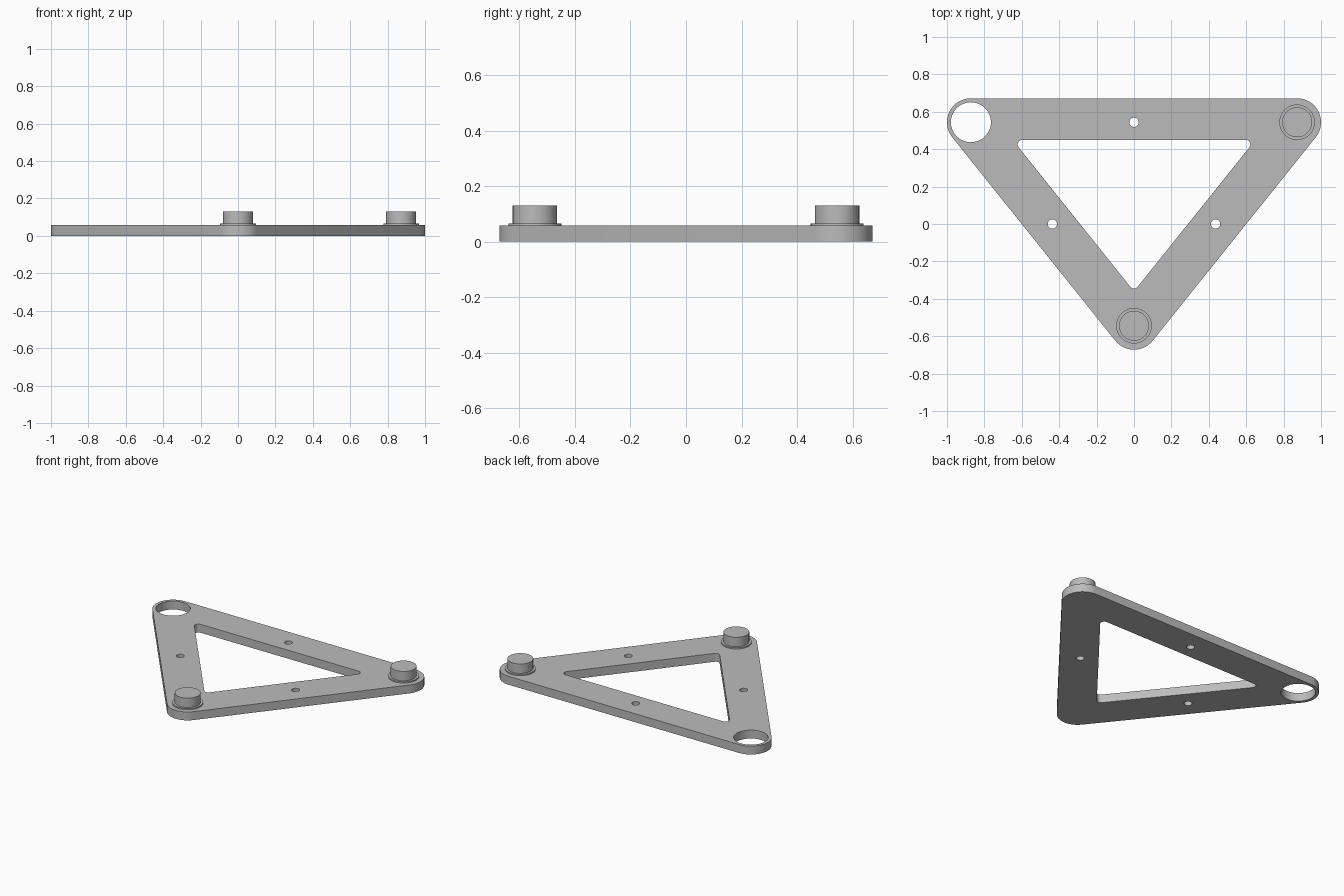
import bpy
import bmesh
from math import cos, sin, pi, atan2
from mathutils import Vector

cube = bpy.data.objects.get("Cube")
if cube:
    bpy.data.objects.remove(cube)

THICK = 0.0575
LEFT, RIGHT, FRONT = Vector((0.872, 0.544)), Vector((-0.872, 0.544)), Vector((0, -0.544))

grey = bpy.data.materials.new("light_grey")
grey.use_nodes = True
colour = (0.5, 0.5, 0.5, 1)
grey.diffuse_color = colour
grey.node_tree.nodes["Principled BSDF"].inputs["Base Color"].default_value = colour


def circle(centre, radius, steps=48):
    return [centre + radius * Vector((cos(2 * pi * i / steps), sin(2 * pi * i / steps)))
            for i in range(steps)]


def rounded(corners, radius, steps=16):
    """Outline around equal circles at counter-clockwise corners."""
    points = []
    for i, c in enumerate(corners):
        before = c - corners[i - 1]
        after = corners[(i + 1) % len(corners)] - c
        start = atan2(before.y, before.x) - pi / 2
        sweep = (atan2(after.y, after.x) - pi / 2 - start) % (2 * pi)
        for k in range(steps + 1):
            a = start + sweep * k / steps
            points.append(c + radius * Vector((cos(a), sin(a))))
    return points


def finish(obj):
    obj.data.materials.clear()
    obj.data.materials.append(grey)
    bpy.ops.object.select_all(action='DESELECT')
    obj.select_set(True)
    bpy.context.view_layer.objects.active = obj
    bpy.ops.object.shade_smooth_by_angle(angle=pi / 6)


# Triangular plate: outline, central window, corner socket and three screw holes
outlines = [
    rounded([LEFT, RIGHT, FRONT], 0.128),
    rounded([Vector((0.597, 0.425)), Vector((-0.597, 0.425)), Vector((0, -0.32))], 0.025, 8),
    circle(RIGHT, 0.107),
]
for a, b in ((LEFT, RIGHT), (RIGHT, FRONT), (FRONT, LEFT)):
    outlines.append(circle((a + b) / 2, 0.025, 24))

curve = bpy.data.curves.new("plate_outline", 'CURVE')
curve.dimensions = '2D'
curve.fill_mode = 'BOTH'
curve.extrude = THICK / 2
for outline in outlines:
    spline = curve.splines.new('POLY')
    spline.points.add(len(outline) - 1)
    for point, co in zip(spline.points, outline):
        point.co = (co.x, co.y, 0, 1)
    spline.use_cyclic_u = True
helper = bpy.data.objects.new("plate_outline", curve)
bpy.context.collection.objects.link(helper)
mesh = bpy.data.meshes.new_from_object(helper.evaluated_get(bpy.context.evaluated_depsgraph_get()))
bpy.data.objects.remove(helper)

bm = bmesh.new()
bm.from_mesh(mesh)
bmesh.ops.remove_doubles(bm, verts=bm.verts, dist=0.0001)
bmesh.ops.translate(bm, verts=bm.verts, vec=(0, 0, THICK / 2))
bmesh.ops.recalc_face_normals(bm, faces=bm.faces)
bm.to_mesh(mesh)
bm.free()
plate = bpy.data.objects.new("triangular_plate", mesh)
bpy.context.collection.objects.link(plate)
finish(plate)


# Pegs, each a short cylinder on a thin collar
def disc(name, centre, radius, bottom, top):
    bpy.ops.mesh.primitive_cylinder_add(vertices=48, radius=radius, depth=top - bottom,
                                        location=(centre.x, centre.y, (top + bottom) / 2))
    obj = bpy.context.object
    obj.name = name
    finish(obj)


for side, centre in (("left", LEFT), ("front", FRONT)):
    disc(side + "_collar", centre, 0.095, THICK - 0.01, 0.066)
    disc(side + "_peg", centre, 0.08, 0.06, 0.13)
